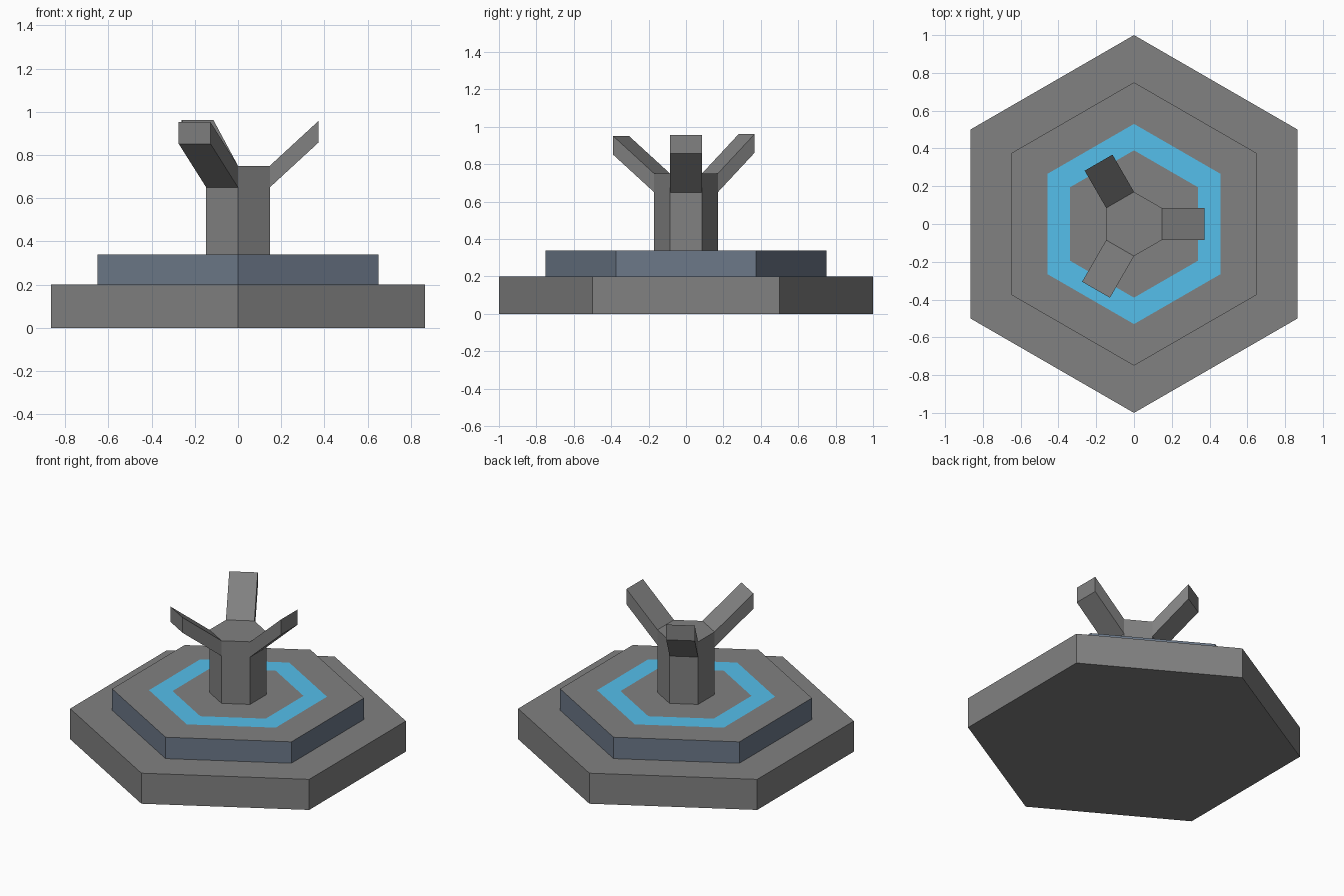
import bpy, bmesh
from math import cos, radians
from mathutils import Matrix

if "Cube" in bpy.data.objects:
    bpy.data.objects.remove(bpy.data.objects["Cube"])

APOTHEM = cos(radians(30))


def material(name, color):
    mat = bpy.data.materials.new(name)
    mat.diffuse_color = color
    mat.use_nodes = True
    mat.node_tree.nodes["Principled BSDF"].inputs["Base Color"].default_value = mat.diffuse_color
    return mat


def finish(name, bm, mats):
    bmesh.ops.recalc_face_normals(bm, faces=bm.faces)
    mesh = bpy.data.meshes.new(name)
    bm.to_mesh(mesh)
    bm.free()
    for m in mats:
        mesh.materials.append(m)
    obj = bpy.data.objects.new(name, mesh)
    bpy.context.collection.objects.link(obj)
    return obj


def hex_prism(radius, z0, z1):
    """Hexagonal prism with corners on the y axis."""
    bm = bmesh.new()
    bmesh.ops.create_cone(bm, cap_ends=True, segments=6, radius1=radius,
                          radius2=radius, depth=z1 - z0,
                          matrix=Matrix.Translation((0, 0, (z0 + z1) / 2)))
    # Make sure a corner points along y
    if not any(abs(v.co.x) < 1e-4 for v in bm.verts):
        bmesh.ops.rotate(bm, verts=bm.verts, matrix=Matrix.Rotation(radians(30), 3, 'Z'))
    return bm


grey = material("dark grey", (0.22, 0.22, 0.22, 1))
slate = material("slate", (0.15, 0.19, 0.25, 1))
blue = material("blue", (0.09, 0.52, 0.83, 1))

# Wide base slab
finish("base", hex_prism(1.0, 0, 0.2), [grey])

# Upper step: slate sides, grey top with an inlaid blue ring
bm = hex_prism(0.75, 0.2, 0.34)
bm.normal_update()
for f in bm.faces:
    f.material_index = 1 if abs(f.normal.z) < 0.5 else 0
top = max(bm.faces, key=lambda f: f.calc_center_median().z)
bmesh.ops.inset_region(bm, faces=[top], use_even_offset=True,
                       thickness=(0.75 - 0.53) * APOTHEM)
ring = bmesh.ops.inset_region(bm, faces=[top], use_even_offset=True,
                              thickness=(0.53 - 0.39) * APOTHEM)
for f in ring["faces"]:
    f.material_index = 2
finish("step", bm, [grey, slate, blue])

# Central post
POST_R = 0.17
finish("post", hex_prism(POST_R, 0.34, 0.75), [grey])

# Three slanted prongs growing from alternate faces of the post
for i, (reach, rise) in enumerate(((0.372, 0.207), (0.375, 0.212), (0.402, 0.202))):
    bm = bmesh.new()
    x0, w = POST_R * APOTHEM, POST_R / 2
    profile = [(x0, 0.65), (x0, 0.75), (reach, 0.75 + rise), (reach, 0.65 + rise)]
    face = bm.faces.new([bm.verts.new((x, -w, z)) for x, z in profile])
    ext = bmesh.ops.extrude_face_region(bm, geom=[face])
    bmesh.ops.translate(bm, vec=(0, 2 * w, 0),
                        verts=[g for g in ext["geom"] if isinstance(g, bmesh.types.BMVert)])
    bmesh.ops.rotate(bm, verts=bm.verts, matrix=Matrix.Rotation(radians(120 * i), 3, 'Z'))
    finish(f"prong_{i + 1}", bm, [grey])
